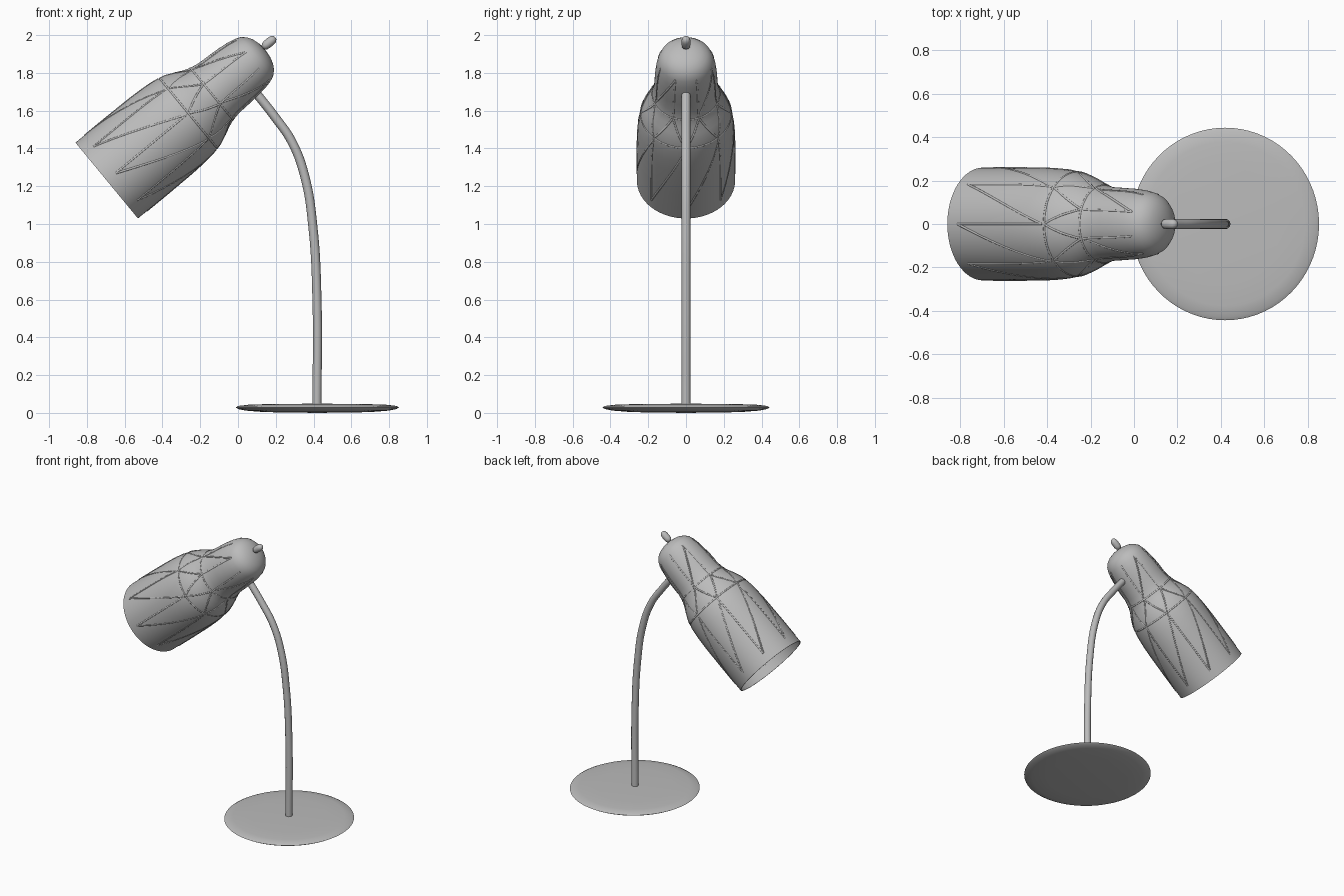
import bpy, bmesh, math
from mathutils import Matrix, Vector

cube = bpy.data.objects.get("Cube")
if cube:
    bpy.data.objects.remove(cube, do_unlink=True)

metal = bpy.data.materials.new("satin grey metal")
metal.use_nodes = True
grey = (0.5, 0.5, 0.5, 1)
metal.diffuse_color = grey
metal.node_tree.nodes["Principled BSDF"].inputs["Base Color"].default_value = grey


def smooth(obj):
    bpy.ops.object.select_all(action='DESELECT')
    obj.select_set(True)
    bpy.context.view_layer.objects.active = obj
    for mod in list(obj.modifiers):
        bpy.ops.object.modifier_apply(modifier=mod.name)
    bpy.ops.object.shade_smooth_by_angle(angle=math.radians(40))


def lathe(name, profile, matrix, sides=64, wall=0):
    """Turn (height, radius) pairs around the local z axis."""
    bm = bmesh.new()
    rings = []
    for h, r in profile:
        rings.append([bm.verts.new((r * math.cos(math.tau * i / sides),
                                    r * math.sin(math.tau * i / sides), h)) for i in range(sides)])
    for a, b in zip(rings, rings[1:]):
        for i in range(sides):
            j = (i + 1) % sides
            bm.faces.new((a[i], a[j], b[j], b[i]))
    bmesh.ops.remove_doubles(bm, verts=bm.verts, dist=1e-5)
    mesh = bpy.data.meshes.new(name)
    bm.to_mesh(mesh)
    bm.free()
    mesh.materials.append(metal)
    obj = bpy.data.objects.new(name, mesh)
    bpy.context.collection.objects.link(obj)
    obj.matrix_world = matrix
    if wall:
        mod = obj.modifiers.new("wall", 'SOLIDIFY')
        mod.thickness = wall
        mod.offset = -1
    smooth(obj)
    return obj


def tube(name, paths, radius, matrix=Matrix(), resolution=4, kind='POLY'):
    """Round tubes following one or more point paths."""
    curve = bpy.data.curves.new(name, 'CURVE')
    curve.dimensions = '3D'
    curve.bevel_depth = radius
    curve.bevel_resolution = resolution
    curve.use_fill_caps = True
    for path in paths:
        spline = curve.splines.new(kind)
        if kind == 'BEZIER':
            spline.bezier_points.add(len(path) - 1)
            for bp, co in zip(spline.bezier_points, path):
                bp.co = co
                bp.handle_left_type = bp.handle_right_type = 'AUTO'
        else:
            spline.points.add(len(path) - 1)
            for sp, co in zip(spline.points, path):
                sp.co = (*co, 1)
    curve.materials.append(metal)
    obj = bpy.data.objects.new(name, curve)
    bpy.context.collection.objects.link(obj)
    obj.matrix_world = matrix
    return obj


# Base: thin disc with a rounded rim
lathe("base", [(0, 0), (0.004, 0.28), (0.012, 0.38), (0.02, 0.42), (0.029, 0.435),
               (0.037, 0.42), (0.043, 0.37), (0.047, 0.26), (0.049, 0)],
      Matrix.Translation((0.42, 0, 0)) @ Matrix.Diagonal((0.995, 1.02, 1, 1)), 72)

# Stem: bent tube from the base into the lamp head
tube("stem", [[(0.418, 0, 0.03), (0.418, 0, 0.6), (0.397, 0, 0.98), (0.354, 0, 1.25),
               (0.286, 0, 1.434), (0.196, 0, 1.566), (0.07, 0, 1.725)]], 0.024, kind='BEZIER')

# Lamp head: open tilted shade narrowing to a rounded cap
tilt = Matrix.Rotation(math.radians(50.5), 4, 'Y')
head = Matrix.Translation((-0.695, 0, 1.23)) @ tilt
shade = [(0, 0.26), (0.2, 0.26), (0.38, 0.258), (0.46, 0.254), (0.53, 0.247), (0.59, 0.234),
         (0.64, 0.214), (0.68, 0.194), (0.72, 0.179), (0.77, 0.17), (0.83, 0.167), (0.9, 0.163),
         (0.96, 0.156), (1.0, 0.147), (1.03, 0.135), (1.055, 0.113), (1.073, 0.083),
         (1.084, 0.045), (1.088, 0)]
lathe("shade", shade, head, wall=0.006)


def shade_radius(h):
    for (h0, r0), (h1, r1) in zip(shade, shade[1:]):
        if h <= h1:
            return r0 + (r1 - r0) * (h - h0) / (h1 - h0)
    return 0


def seam(h0, a0, h1, a1, steps=14):
    """Path over the shade's skin between two (height, angle) spots."""
    path = []
    for i in range(steps + 1):
        t = i / steps
        h, a = h0 + (h1 - h0) * t, a0 + (a1 - a0) * t
        r = shade_radius(h) - 0.003
        path.append(Vector((r * math.cos(a), r * math.sin(a), h)))
    return path


# Shade seams: fine raised creases in a triangulated pattern
seams = []
step = math.tau / 8
for k in range(8):
    a = k * step
    seams += [seam(0.06, a, 0.55, a), seam(0.06, a, 0.55, a + step),
              seam(0.56, a, 0.56, a + step),
              seam(0.56, a, 0.72, a + step / 2), seam(0.56, a, 0.72, a - step / 2),
              seam(0.72, a - step / 2, 0.72, a + step / 2),
              seam(0.73, a + step / 2, 1.0, a + step / 2)]
    if k % 2:
        seams.append(seam(0.73, a - step / 2, 1.0, a + step / 2))
tube("shade_seams", seams, 0.006, head, 1)

# Switch knob: small capsule behind the cap
lathe("switch_knob", [(-0.044, 0), (-0.041, 0.012), (-0.03, 0.021), (-0.015, 0.024), (0.015, 0.024),
                      (0.03, 0.021), (0.041, 0.012), (0.044, 0)],
      Matrix.Translation((0.164, 0, 1.96)) @ tilt, 20)
